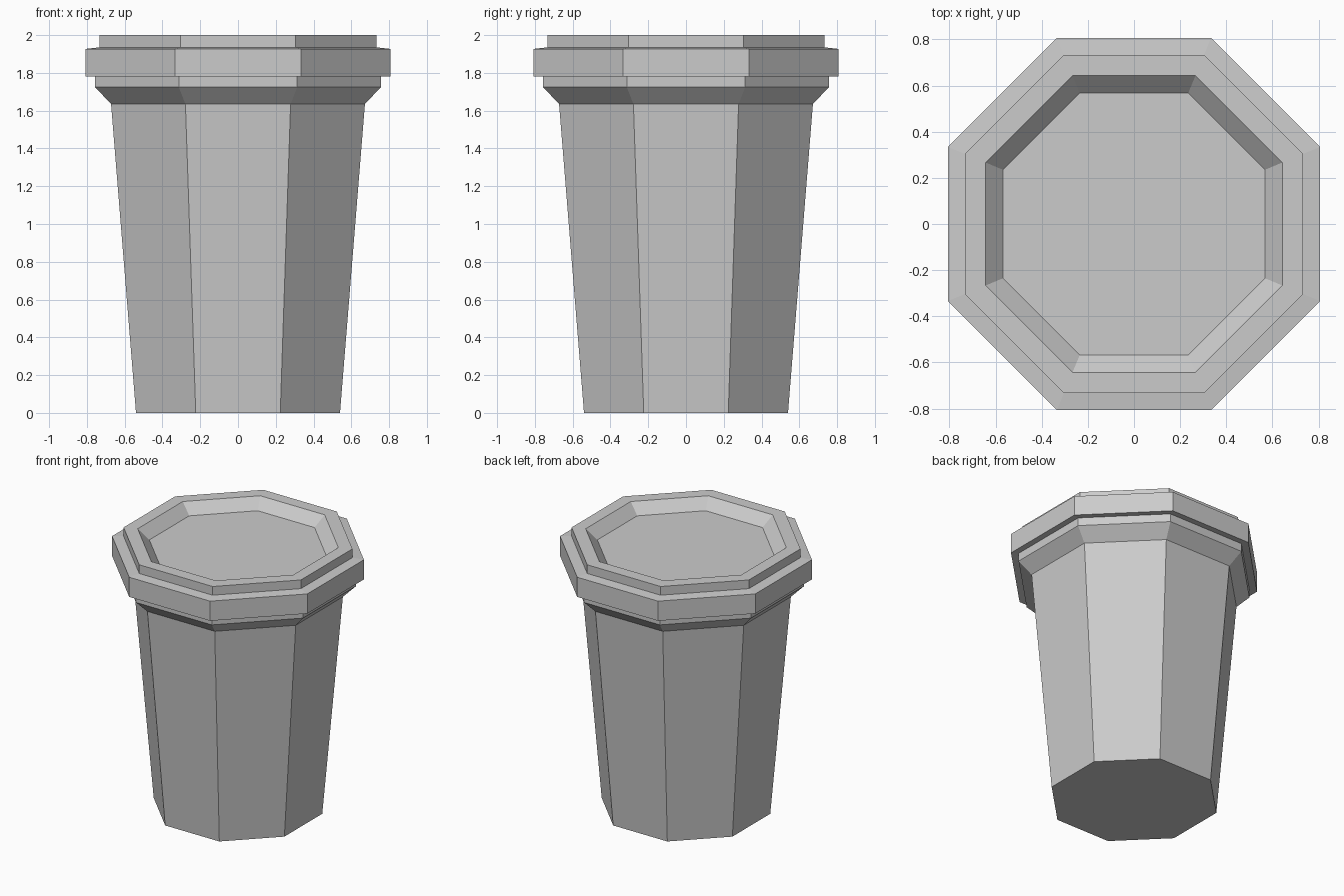
import bpy, bmesh, math

if "Cube" in bpy.data.objects:
    bpy.data.objects.remove(bpy.data.objects["Cube"])

SIDES = 8

def lathe(name, profile, cap_first=False, cap_last=False):
    """Octagonal loft through (apothem, z) points, listed from bottom outside to top inside."""
    bm = bmesh.new()
    rings = []
    for apothem, z in profile:
        r = apothem / math.cos(math.pi / SIDES)
        rings.append([bm.verts.new((r * math.cos((i + 0.5) * 2 * math.pi / SIDES),
                                    r * math.sin((i + 0.5) * 2 * math.pi / SIDES), z))
                      for i in range(SIDES)])
    for a, b in zip(rings, rings[1:]):
        for i in range(SIDES):
            j = (i + 1) % SIDES
            bm.faces.new((a[i], a[j], b[j], b[i]))
    if cap_first:
        bm.faces.new(rings[0][::-1])
    if cap_last:
        bm.faces.new(rings[-1])
    mesh = bpy.data.meshes.new(name)
    bm.to_mesh(mesh)
    bm.free()
    obj = bpy.data.objects.new(name, mesh)
    bpy.context.collection.objects.link(obj)
    return obj

# Tapered cup with flared collar under the lid
lathe("cup_body", [(0.54, 0), (0.672, 1.635), (0.757, 1.725), (0.757, 1.785)],
      cap_first=True)

# Lid: wide band, stepped rim and sloped recess
lathe("lid", [(0.757, 1.785), (0.807, 1.78), (0.807, 1.927), (0.733, 1.935),
              (0.733, 2.0), (0.643, 2.0), (0.568, 1.925)],
      cap_last=True)
